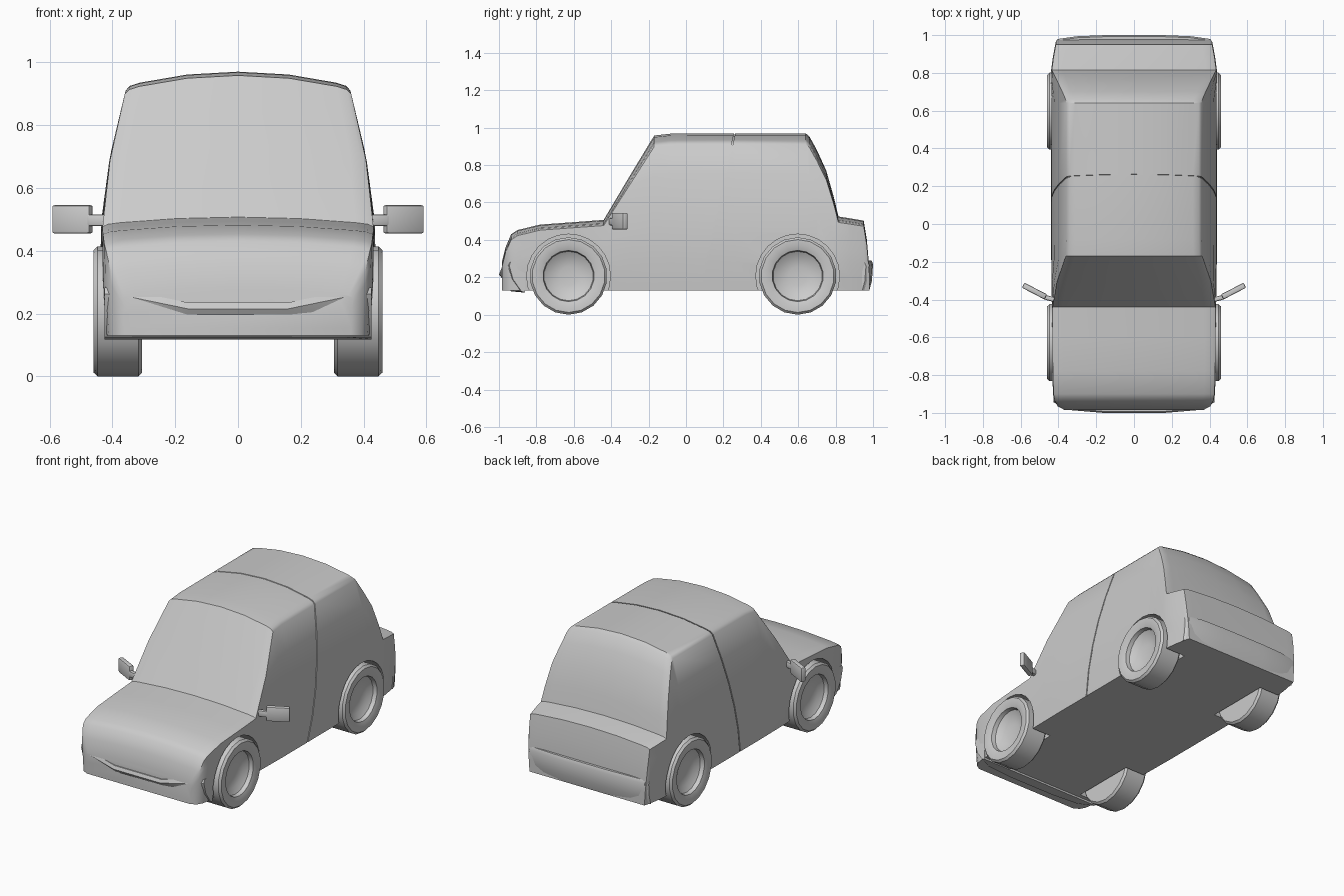
import bpy, bmesh
from math import pi, sin, cos, atan2
from mathutils import Matrix

if "Cube" in bpy.data.objects:
    bpy.data.objects.remove(bpy.data.objects["Cube"])

def make(name, bm, angle=35):
    bmesh.ops.recalc_face_normals(bm, faces=bm.faces)
    me = bpy.data.meshes.new(name)
    bm.to_mesh(me)
    bm.free()
    ob = bpy.data.objects.new(name, me)
    bpy.context.collection.objects.link(ob)
    smooth(ob, angle)
    return ob

def activate(ob):
    bpy.ops.object.select_all(action='DESELECT')
    ob.select_set(True)
    bpy.context.view_layer.objects.active = ob

def smooth(ob, angle=35):
    activate(ob)
    bpy.ops.object.shade_smooth_by_angle(angle=angle * pi / 180)

def loft(name, rings):
    bm = bmesh.new()
    vs = [[bm.verts.new(p) for p in r] for r in rings]
    n = len(rings[0])
    for a, b in zip(vs, vs[1:]):
        for i in range(n):
            j = (i + 1) % n
            bm.faces.new((a[i], a[j], b[j], b[i]))
    bm.faces.new(vs[0])
    bm.faces.new(vs[-1])
    return make(name, bm)

def cut(ob, cutter):
    m = ob.modifiers.new("cut", 'BOOLEAN')
    m.operation, m.solver, m.object = 'DIFFERENCE', 'EXACT', cutter
    activate(ob)
    bpy.ops.object.modifier_apply(modifier="cut")
    bpy.data.objects.remove(cutter, do_unlink=True)

def box(name, size, matrix, bevel=0.0):
    bm = bmesh.new()
    bmesh.ops.create_cube(bm, size=1, matrix=Matrix.Diagonal((*size, 1)))
    if bevel:
        bmesh.ops.bevel(bm, geom=bm.edges[:], offset=bevel, segments=2, affect='EDGES', profile=0.5)
    bm.transform(matrix)
    return make(name, bm)

# Body shell: cross-sections along y, each (y, top height, width factor)
STATIONS = [(-.985, .28, .84), (-.965, .36, .92), (-.935, .43, .96), (-.90, .453, .975),
            (-.78, .482, .985), (-.6, .495, .99), (-.44, .507, .99), (-.305, .735, .995),
            (-.17, .958, 1), (-.08, .968, 1), (.26, .97, 1), (.64, .97, 1), (.66, .953, 1),
            (.70, .88, 1), (.75, .77, 1), (.79, .63, 1), (.815, .525, 1), (.88, .515, .98),
            (.95, .503, .95), (.967, .40, .94), (.98, .25, .93)]
WIDTHS = [(.13, .428), (.3, .44), (.5, .435), (.7, .408), (.91, .358), (1, .34)]

def half_width(z):
    for (z0, w0), (z1, w1) in zip(WIDTHS, WIDTHS[1:]):
        if z <= z1:
            return w0 + (w1 - w0) * (z - z0) / (z1 - z0)
    return WIDTHS[-1][1]

def body_shell(name, inset=0.0):
    rings = []
    for y, top, k in STATIONS:
        top -= inset
        drop = .03 + .03 * min(1, max(0, (top - .5) / .4))
        shoulder = top - drop
        w = half_width(shoulder) * k - inset
        half = [(w * .45, top - drop * .15), (w * .87, top - drop * .58), (w * .96, top - drop * .75)]
        for t in (1, .8, .6, .4, .2, 0):
            z = .13 + t * (shoulder - .13)
            half.append((half_width(z) * k - inset, z))
        pts = [(0, top)] + half + [(-x, z) for x, z in reversed(half)]
        rings.append([(x, y, z) for x, z in pts])
    return loft(name, rings)

body = body_shell("body")

# Slanted panel seam behind the doors: a thin slab minus an inset core
lean = Matrix.Translation((0, .17, .56)) @ Matrix.Rotation(-atan2(.18, .82), 4, 'X')
seam = box("seam_cutter", (1.2, .007, .9), lean)
cut(seam, body_shell("seam_core", .006))
cut(body, seam)

# Wheel arches and wheels
AXLES = {"front": -.628, "rear": .597}
SIDES = {"right": 1, "left": -1}
TYRE = [(.305, .17), (.305, .195), (.317, .207), (.447, .207), (.46, .195),
        (.46, .165), (.45, .137), (.425, .132), (.405, .1), (.395, .05)]

def wheel(name, y, s):
    n, rings = 18, []
    for x, r in TYRE:
        rings.append([(s * x, y + r * cos(2 * pi * i / n + pi / 2), .207 + r * sin(2 * pi * i / n + pi / 2)) for i in range(n)])
    return loft(name, rings)

for end, y in AXLES.items():
    for side, s in SIDES.items():
        bm = bmesh.new()
        bmesh.ops.create_cone(bm, cap_ends=True, segments=24, radius1=.224, radius2=.224, depth=.3,
                              matrix=Matrix.Translation((s * .44, y, .207)) @ Matrix.Rotation(pi / 2, 4, 'Y'))
        cut(body, make("arch_cutter", bm))
        wheel(f"{end}_{side}_wheel", y, s)
smooth(body)

# Bumpers: sections across x, each (x, outer y, top height)
def bumper(name, half, section):
    full = [(-x, y, z) for x, y, z in reversed(half)] + half
    loft(name, [[(x, py, pz) for py, pz in section(y, z)] for x, y, z in full])

bumper("front_bumper", [(.16, -1, .235), (.34, -.985, .272), (.425, -.945, .283)],
       lambda y, z: [(-.86, z), (y + .008, z), (y, z - .02), (y + .02, .19),
                     (y + .065, .125), (-.86, .118)])
bumper("rear_bumper", [(.15, 1, .29), (.3, .994, .29), (.40, .98, .285), (.415, .962, .28)],
       lambda y, z: [(.94, z), (y - .008, z), (y, z - .02), (y - .006, .18),
                     (y - .02, .13), (.94, .13)])

# Door mirrors
for side, s in SIDES.items():
    turn = Matrix.Rotation(s * .48, 4, 'Z')
    box(f"{side}_mirror", (.135, .03, .09),
        Matrix.Translation((s * .527, -.355, .5)) @ turn, .007)
    box(f"{side}_mirror_arm", (.09, .025, .038),
        Matrix.Translation((s * .435, -.397, .497)) @ Matrix.Rotation(s * .25, 4, 'Z'), .007)
